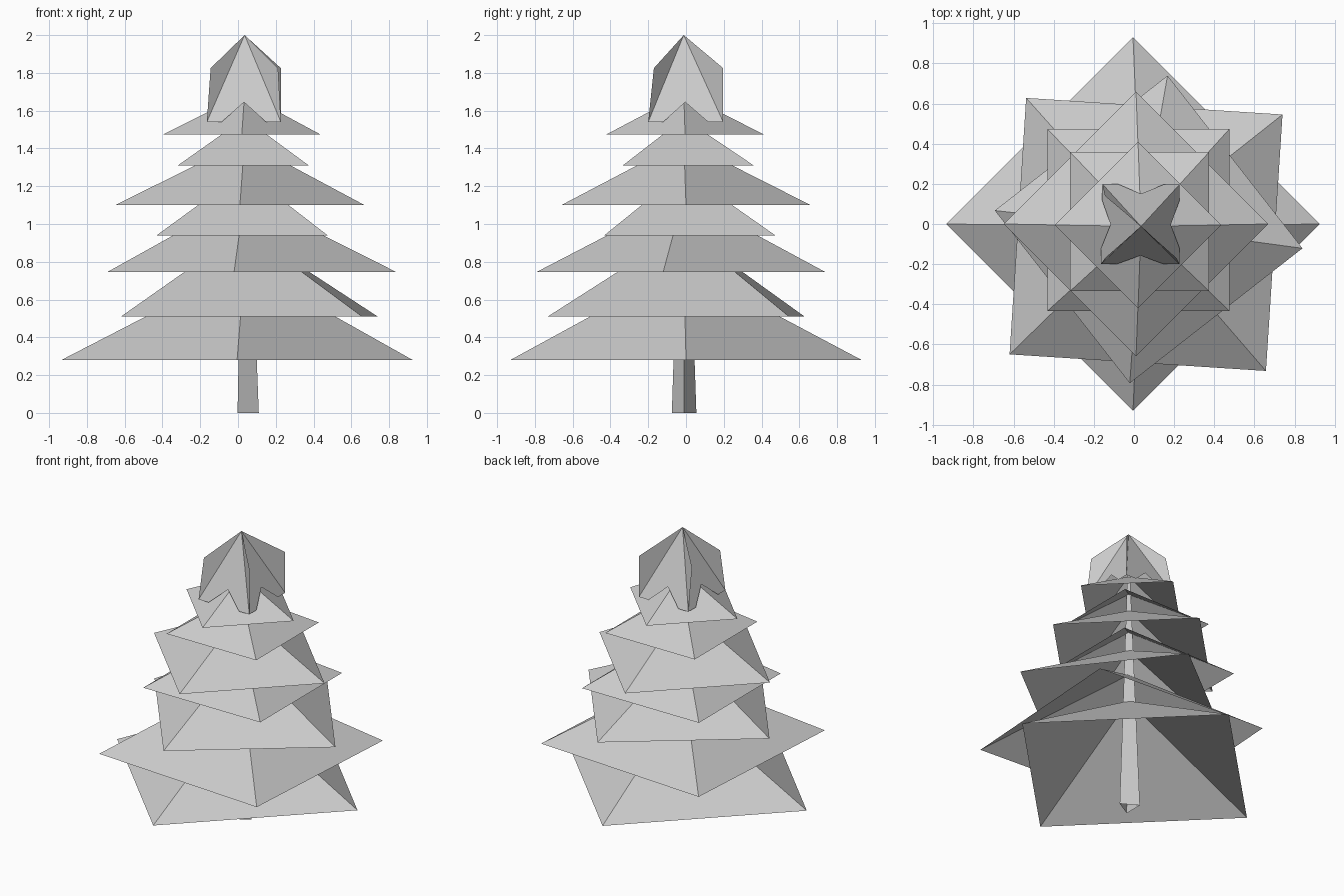
import bpy
import math

cube = bpy.data.objects.get("Cube")
if cube:
    bpy.data.objects.remove(cube, do_unlink=True)

grey = bpy.data.materials.new("plain_grey")
grey.use_nodes = True
colour = (0.6, 0.6, 0.6, 1)
grey.diffuse_color = colour
grey.node_tree.nodes["Principled BSDF"].inputs["Base Color"].default_value = colour

AXIS = (0.035, -0.012)  # the trunk line, where every tier meets


def add_mesh(name, points, faces):
    mesh = bpy.data.meshes.new(name)
    mesh.from_pydata(points, [], faces)
    mesh.materials.append(grey)
    mesh.update()
    obj = bpy.data.objects.new(name, mesh)
    bpy.context.collection.objects.link(obj)
    return obj


def hollow_cone(name, sides, centre, radius, turn, base, tip):
    """Open cone of flat sheets whose tip lies on the trunk line."""
    points = []
    for i in range(sides):
        a = math.radians(turn) + math.tau * i / sides
        points.append((centre[0] + radius * math.cos(a),
                       centre[1] + radius * math.sin(a), base))
    points.append((*AXIS, tip))
    faces = [(i, (i + 1) % sides, sides) for i in range(sides)]
    return add_mesh(name, points, faces)


# Trunk: slim three-sided spike
hollow_cone("trunk", 3, (0.035, -0.01), 0.075, 0, 0, 1.95)

# Branch tiers: centre, radius, turn, base height, tip height
tiers = [
    ((-0.005, 0), 0.93, 0, 0.28, 0.78),
    ((0.06, -0.052), 0.905, 41.3, 0.51, 0.97),
    ((0.073, -0.027), 0.772, -7, 0.745, 1.15),
    ((0.022, 0.02), 0.64, 45, 0.94, 1.28),
    ((0.01, 0), 0.66, 0, 1.1, 1.44),
    ((0.028, 0.012), 0.49, 45, 1.31, 1.56),
    ((0.02, -0.005), 0.415, 0, 1.475, 1.69),
]
for number, tier in enumerate(tiers, 1):
    hollow_cone(f"branch_tier_{number}", 4, *tier)

# Crown: four planar petals, each with a notch in its lower edge
low, notch_height, top = 1.54, 1.645, 2
tip = (*AXIS, top)
corners = [(-0.165, -0.2), (0.227, -0.2), (0.227, 0.197), (-0.158, 0.2)]


def on_petal(a, b, along, height):
    """Point on the petal plane between corners a and b."""
    drop = (top - height) / (top - low)
    return tuple(AXIS[k] + drop * (a[k] + along * (b[k] - a[k]) - AXIS[k])
                 for k in range(2)) + (height,)


for i, side in enumerate(("front", "left", "back", "right")):
    a, b = corners[i], corners[(i + 1) % 4]
    edge = [on_petal(a, b, t, z) for t, z in
            ((0, low), (0.2, low), (0.5, notch_height), (0.8, low), (1, low))]
    faces = [(0, j, j + 1) for j in range(1, 5)]
    add_mesh(f"crown_petal_{side}", [tip] + edge, faces)

# Crown fins: thin sheets standing out along the petal seams
fin_tops = [(-0.145, -0.17), (0.212, -0.17), (0.227, 0.197), (-0.145, 0.14)]
for i, (corner, fin) in enumerate(zip(corners, fin_tops), 1):
    add_mesh(f"crown_fin_{i}", [tip, (*fin, 1.825), (*corner, low)], [(0, 1, 2)])
